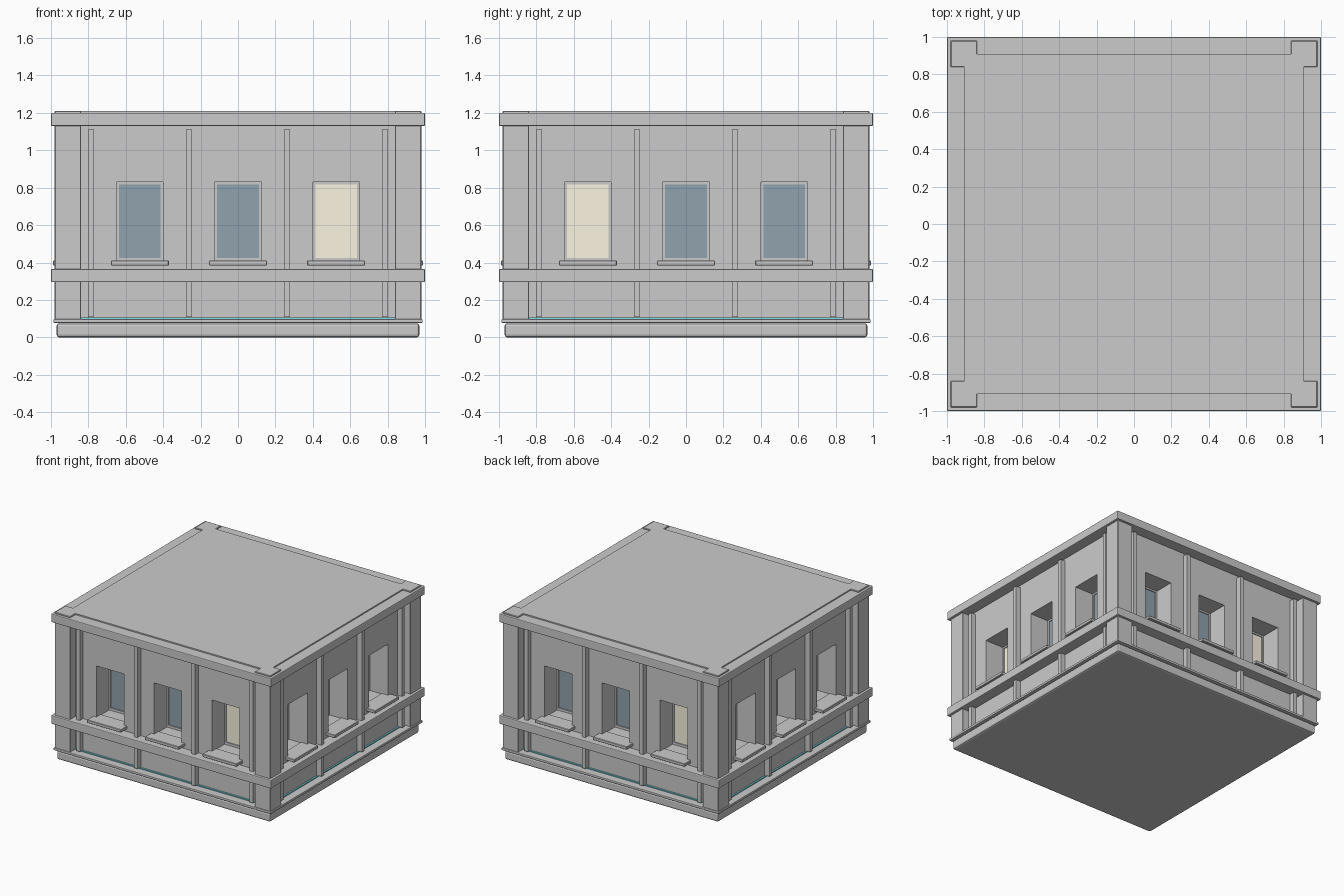
import bpy, bmesh
from math import pi
from mathutils import Matrix, Vector

if "Cube" in bpy.data.objects:
    bpy.data.objects.remove(bpy.data.objects["Cube"])


def material(name, rgb):
    m = bpy.data.materials.new(name)
    m.diffuse_color = (*rgb, 1)
    m.use_nodes = True
    m.node_tree.nodes["Principled BSDF"].inputs["Base Color"].default_value = m.diffuse_color
    return m


DARK = material("dark_glass", (0.28, 0.36, 0.42))
LIT = material("lit_glass", (0.98, 0.91, 0.76))
CYAN = material("cyan_glow", (0.2, 0.75, 0.85))


def boxes(name, specs, turn=0, bevel=0, segments=2, mat=None):
    """One object from boxes given as (x0, x1, y0, y1, z0, z1), turned about z."""
    bm = bmesh.new()
    for x0, x1, y0, y1, z0, z1 in specs:
        mid = Vector((x0 + x1, y0 + y1, z0 + z1)) / 2
        size = Matrix.Diagonal((x1 - x0, y1 - y0, z1 - z0, 1))
        bmesh.ops.create_cube(bm, size=1, matrix=Matrix.Translation(mid) @ size)
    if bevel:
        bmesh.ops.bevel(bm, geom=bm.edges[:], offset=bevel, segments=segments,
                        profile=0.5, affect='EDGES')
    bm.transform(Matrix.Rotation(turn * pi / 2, 4, 'Z'))
    me = bpy.data.meshes.new(name)
    bm.to_mesh(me)
    bm.free()
    ob = bpy.data.objects.new(name, me)
    bpy.context.collection.objects.link(ob)
    if mat:
        me.materials.append(mat)
    return ob


def slab(name, r, z0, z1, bevel):
    return boxes(name, [(-r, r, -r, r, z0, z1)], bevel=bevel)


WALL, BACK, TOP = 0.91, 0.73, 1.21       # wall face, window depth, roof height
BAYS = (-0.525, 0, 0.525)                # window centres
W, Z0, Z1 = 0.125, 0.405, 0.83           # opening half width, bottom, top

# Base, ledge and the two projecting bands
slab("plinth", 0.97, 0, 0.075, 0.014)
slab("base_ledge", 0.987, 0.078, 0.097, 0.004)
slab("middle_band", 1.0, 0.295, 0.365, 0.006)
slab("cornice_band", 1.0, 1.13, 1.2, 0.006)

# Wall block with window recesses cut in all four sides
walls = slab("walls_and_roof", WALL, 0.095, TOP, 0)
for k in range(4):
    cut = boxes(f"recess_cutter_{k}",
                [(x - W, x + W, -1.1, -BACK, Z0, Z1) for x in BAYS], k)
    cut.hide_render = True
    cut.hide_set(True)
    mod = walls.modifiers.new(f"recess_{k}", 'BOOLEAN')
    mod.object = cut
    mod.operation = 'DIFFERENCE'
    mod.solver = 'EXACT'

for k in range(4):
    # Corner pillar
    boxes(f"corner_pillar_{k}", [(0.84, 0.98, -0.98, -0.84, 0.09, TOP)], k, 0.003, 1)
    # Slim vertical ribs
    boxes(f"wall_ribs_{k}", [(x - 0.016, x + 0.016, -0.953, -0.9, 0.108, 1.11)
                             for x in (-0.787, -0.2625, 0.2625, 0.787)], k)
    # Glowing strip along the wall foot
    boxes(f"light_strip_{k}", [(-0.84, 0.84, -0.922, -0.9, 0.095, 0.105)], k, mat=CYAN)
    # Window sills
    boxes(f"window_sills_{k}", [(x - 0.155, x + 0.155, -0.99, -0.85, 0.385, 0.41)
                                for x in BAYS], k, 0.003, 1)
    lit = 0.525 if k % 2 == 0 else -0.525
    t = 0.014
    for i, x in enumerate(BAYS):
        # Frame and glass at the back of the recess
        y0, y1 = -BACK - 0.015, -BACK + 0.005
        boxes(f"window_frame_{k}_{i}", [
            (x - W, x - W + t, y0, y1, Z0, Z1),
            (x + W - t, x + W, y0, y1, Z0, Z1),
            (x - W + t, x + W - t, y0, y1, Z1 - t, Z1),
            (x - W + t, x + W - t, y0, y1, Z0, Z0 + 0.02)], k)
        boxes(f"window_glass_{k}_{i}",
              [(x - W + t, x + W - t, y0 + 0.007, y1, Z0 + 0.02, Z1 - t)], k,
              mat=LIT if x == lit else DARK)
